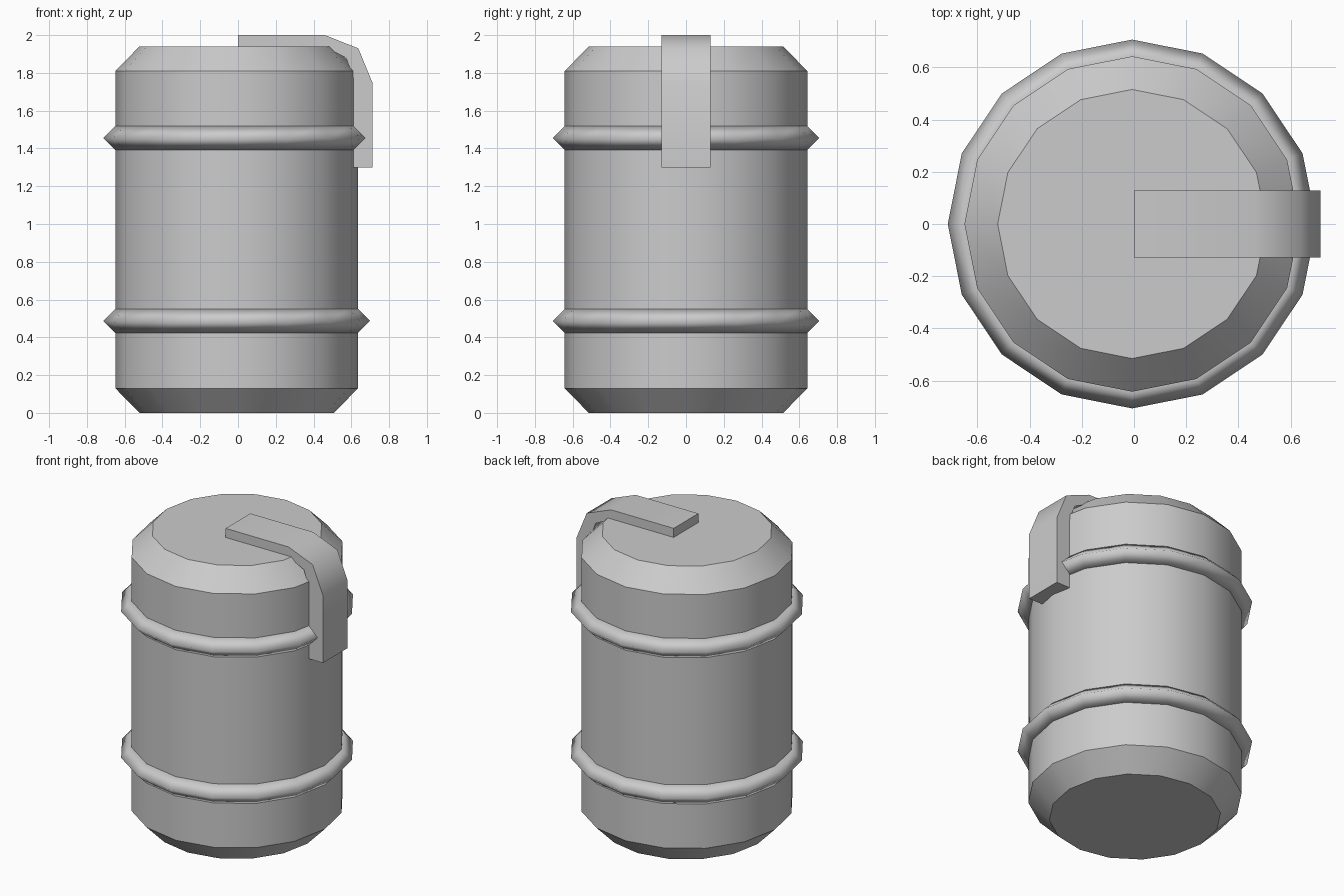
import bpy, bmesh
from math import radians, cos, sin, tau

if "Cube" in bpy.data.objects:
    bpy.data.objects.remove(bpy.data.objects["Cube"])

CX, R, N = -0.007, 0.642, 16      # barrel centre, radius, sides


def finish(name, bm, angle):
    bmesh.ops.recalc_face_normals(bm, faces=bm.faces)
    me = bpy.data.meshes.new(name)
    bm.to_mesh(me)
    bm.free()
    ob = bpy.data.objects.new(name, me)
    bpy.context.collection.objects.link(ob)
    bpy.ops.object.select_all(action='DESELECT')
    ob.select_set(True)
    bpy.context.view_layer.objects.active = ob
    bpy.ops.object.shade_smooth_by_angle(angle=radians(angle))
    return ob


# barrel body: turned profile with chamfered ends
bm = bmesh.new()
profile = [(0.515, 0), (R, 0.13), (R, 1.81), (0.515, 1.94)]
loops = [[bm.verts.new((CX + r * cos(tau * i / N), r * sin(tau * i / N), z))
          for i in range(N)] for r, z in profile]
for a, b in zip(loops, loops[1:]):
    for i in range(N):
        j = (i + 1) % N
        bm.faces.new((a[i], a[j], b[j], b[i]))
bm.faces.new(loops[0][::-1])
bm.faces.new(loops[-1])
finish("barrel_body", bm, 30)

# two raised hoops with diamond cross-section
for name, z in (("lower_hoop", 0.487), ("upper_hoop", 1.455)):
    bpy.ops.mesh.primitive_torus_add(major_segments=N, minor_segments=4,
                                     major_radius=R, minor_radius=0.064,
                                     location=(CX, 0, z))
    bpy.context.object.name = name
    bpy.ops.object.shade_smooth()

# lever bent over the lid edge: side outline pushed across the width
outline = [(0, 2.0), (0.46, 2.0), (0.637, 1.93), (0.713, 1.745), (0.713, 1.3),
           (0.612, 1.3), (0.612, 1.77), (0.572, 1.88), (0.455, 1.938), (0, 1.938)]
bm = bmesh.new()
W = 0.129
near = [bm.verts.new((x, -W, z)) for x, z in outline]
far = [bm.verts.new((x, W, z)) for x, z in outline]
n = len(outline)
for i in range(n):
    j = (i + 1) % n
    bm.faces.new((near[i], near[j], far[j], far[i]))
bm.faces.new(near)
bm.faces.new(far[::-1])
finish("lever", bm, 50)
